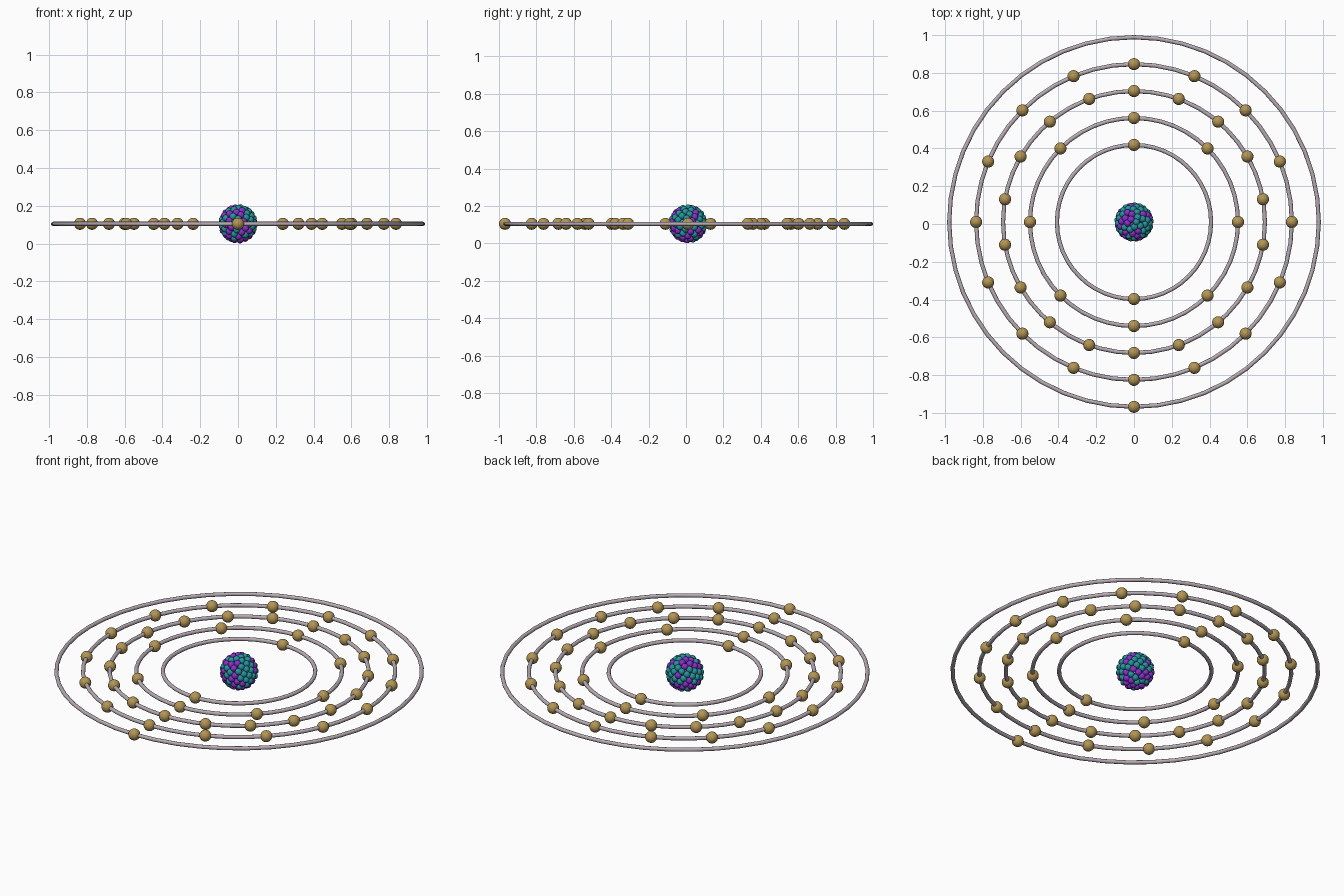
import bpy, bmesh, math, random
from mathutils import Matrix, Vector

if "Cube" in bpy.data.objects:
    bpy.data.objects.remove(bpy.data.objects["Cube"])

random.seed(4)
CENTRE = Vector((0, 0.0105, 0.1045))


def material(name, rgb):
    m = bpy.data.materials.new(name)
    m.diffuse_color = (*rgb, 1)
    m.use_nodes = True
    m.node_tree.nodes["Principled BSDF"].inputs["Base Color"].default_value = m.diffuse_color
    return m


def balls(name, points, radius, segs, rings, mat):
    """One smooth object made of equal spheres at the given points."""
    bm = bmesh.new()
    for p in points:
        bmesh.ops.create_uvsphere(bm, u_segments=segs, v_segments=rings,
                                  radius=radius, matrix=Matrix.Translation(p))
    for f in bm.faces:
        f.smooth = True
    me = bpy.data.meshes.new(name)
    bm.to_mesh(me)
    bm.free()
    me.materials.append(mat)
    ob = bpy.data.objects.new(name, me)
    ob.location = CENTRE
    bpy.context.collection.objects.link(ob)


gold = material("gold", (0.45, 0.30, 0.09))
silver = material("silver", (0.47, 0.41, 0.45))
purple = material("purple", (0.25, 0.03, 0.60))
teal = material("teal", (0.02, 0.30, 0.35))

# Orbit rings with evenly spaced electrons, starting at the front (-y)
shells = [2, 8, 18, 16, 1]
for i, count in enumerate(shells):
    radius = 0.408 + 0.1426 * i
    bpy.ops.mesh.primitive_torus_add(major_segments=48, minor_segments=12,
                                     major_radius=radius, minor_radius=0.011,
                                     location=CENTRE)
    ring = bpy.context.object
    ring.name = f"orbit_ring_{i + 1}"
    ring.data.materials.append(silver)
    bpy.ops.object.shade_smooth()
    angles = [-math.pi / 2 + 2 * math.pi * k / count for k in range(count)]
    balls(f"electrons_{i + 1}",
          [Vector((math.cos(a), math.sin(a), 0)) * radius for a in angles],
          0.032, 24, 16, gold)

# Nucleus: nucleons spread evenly over a ball, randomly split in two kinds
n = 103
points = []
for k in range(n):
    z = 1 - (2 * k + 1) / n
    r = math.sqrt(1 - z * z)
    a = k * math.pi * (3 - math.sqrt(5))
    points.append(Vector((r * math.cos(a), r * math.sin(a), z)) * 0.086)
random.shuffle(points)
balls("protons", points[:45], 0.0185, 16, 10, purple)
balls("neutrons", points[45:], 0.0185, 16, 10, teal)
